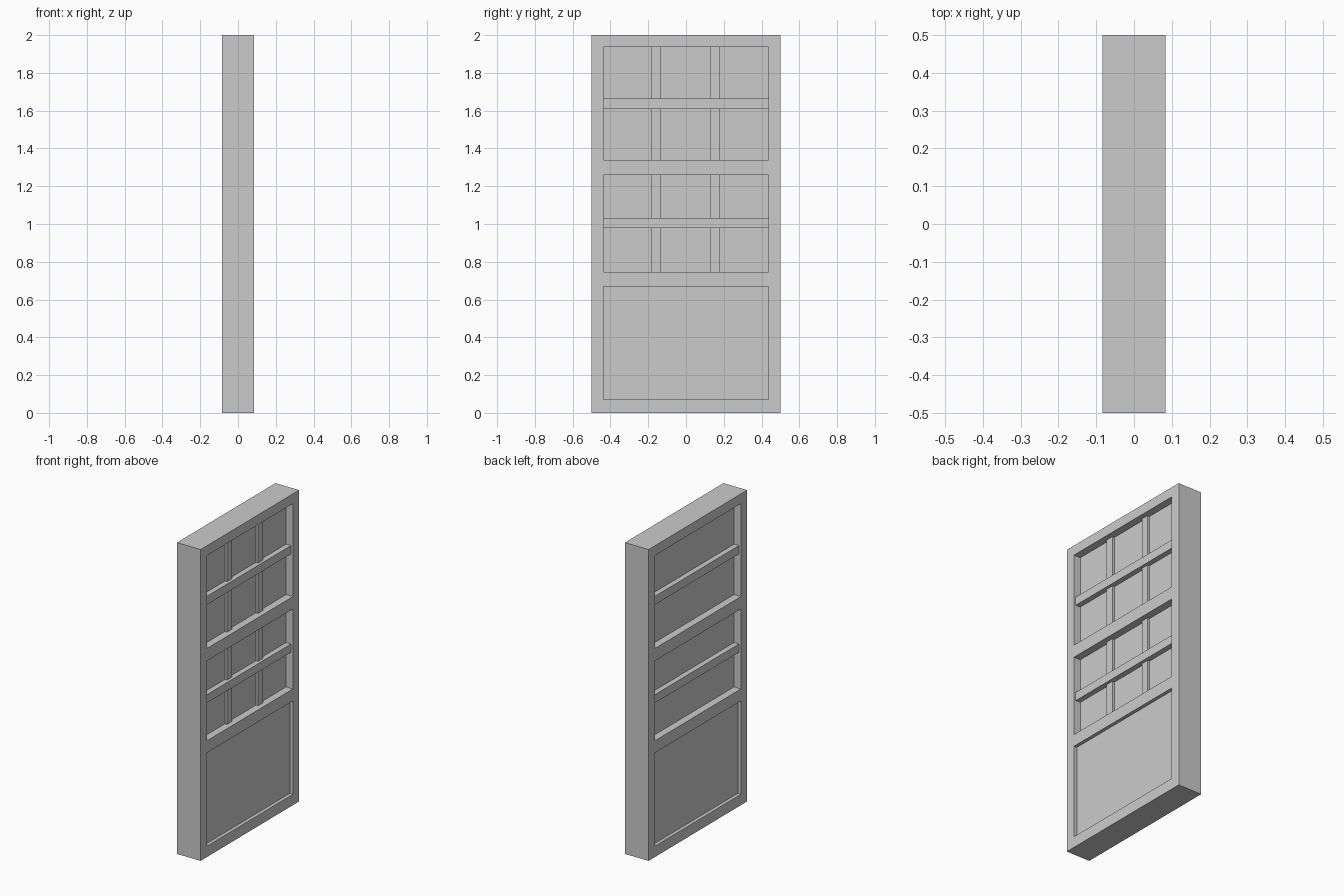
import bpy

if "Cube" in bpy.data.objects:
    bpy.data.objects.remove(bpy.data.objects["Cube"])


def box(name, x0, x1, y0, y1, z0, z1):
    """Axis-aligned box from its limits."""
    bpy.ops.mesh.primitive_cube_add(size=1)
    ob = bpy.context.object
    ob.name = name
    lo, hi = (x0, y0, z0), (x1, y1, z1)
    for v in ob.data.vertices:
        v.co = [a if c < 0 else b for c, a, b in zip(v.co, lo, hi)]
    return ob


HALF_T = 0.084      # half thickness of the door
SIDE = 0.437        # half width of the openings
OPENINGS = {        # name: (bottom, top, half thickness of infill)
    "lower_panel": (0.07, 0.67, 0.062),
    "middle_pane": (0.747, 1.26, 0.036),
    "upper_pane": (1.34, 1.937, 0.036),
}

# Door frame with three openings cut through it
frame = box("door_frame", -HALF_T, HALF_T, -0.5, 0.5, 0, 2)
for name, (z0, z1, _) in OPENINGS.items():
    cutter = box(name + "_cutter", -0.2, 0.2, -SIDE, SIDE, z0, z1)
    cutter.hide_render = True
    mod = frame.modifiers.new("opening", "BOOLEAN")
    mod.operation = "DIFFERENCE"
    mod.solver = "EXACT"
    mod.object = cutter
    bpy.context.view_layer.objects.active = frame
    bpy.ops.object.modifier_apply(modifier=mod.name)
    bpy.data.objects.remove(cutter)

# Solid panel and window panes set into the openings
for name, (z0, z1, t) in OPENINGS.items():
    box(name, -t, t, -SIDE, SIDE, z0, z1)

# Glazing bars: one horizontal through each window, two slim uprights on +x
for name, bar_z in (("middle", 1.005), ("upper", 1.637)):
    z0, z1, t = OPENINGS[name + "_pane"]
    box(name + "_horizontal_bar", -0.07, 0.07, -SIDE, SIDE, bar_z - 0.027, bar_z + 0.027)
    for side, y in (("left", -0.158), ("right", 0.156)):
        box(f"{name}_{side}_vertical_bar", t - 0.02, t + 0.015, y - 0.025, y + 0.025, z0, z1)
